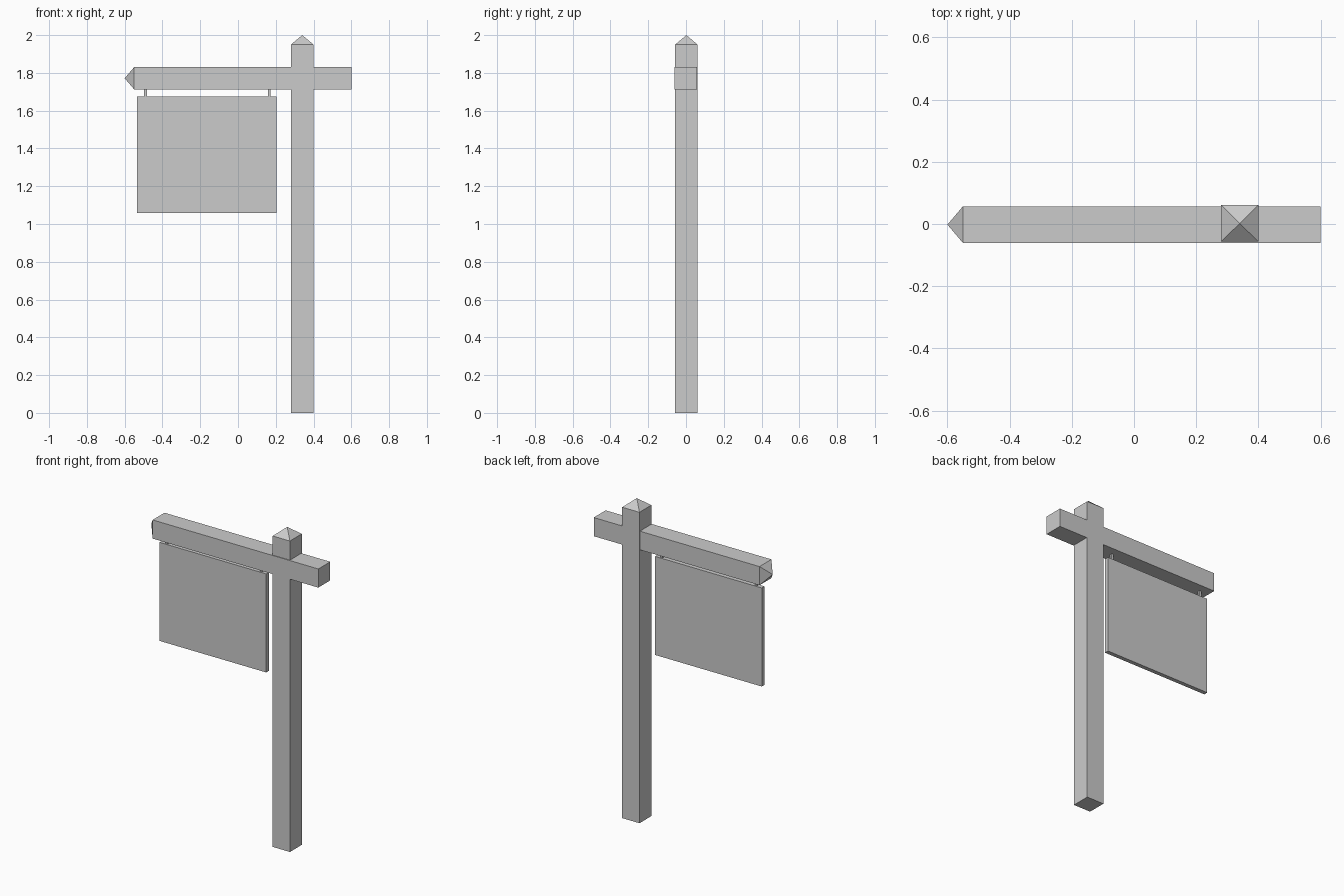
import bpy
import bmesh
from mathutils import Vector

cube = bpy.data.objects.get("Cube")
if cube:
    bpy.data.objects.remove(cube, do_unlink=True)

grey = bpy.data.materials.new("plain grey")
grey.use_nodes = True
colour = (0.6, 0.6, 0.6, 1)
grey.diffuse_color = colour
grey.node_tree.nodes["Principled BSDF"].inputs["Base Color"].default_value = colour


def block(name, low, high, point_dir=None, point_len=0.05):
    """Box between two corners; the end facing point_dir may rise to a point."""
    low, high = Vector(low), Vector(high)
    bm = bmesh.new()
    bmesh.ops.create_cube(bm, size=1)
    bmesh.ops.scale(bm, vec=high - low, verts=bm.verts)
    bmesh.ops.translate(bm, vec=(low + high) / 2, verts=bm.verts)
    bm.normal_update()
    if point_dir:
        direction = Vector(point_dir)
        end = max(bm.faces, key=lambda f: f.normal.dot(direction))
        tip = bmesh.ops.poke(bm, faces=[end])["verts"][0]
        tip.co += direction * point_len
    mesh = bpy.data.meshes.new(name)
    bm.to_mesh(mesh)
    bm.free()
    mesh.materials.append(grey)
    obj = bpy.data.objects.new(name, mesh)
    bpy.context.collection.objects.link(obj)
    return obj


# Upright post with a pyramid cap
block("post", (0.28, -0.057, 0), (0.4, 0.061, 1.95), (0, 0, 1))

# Cross beam with a pointed free end
block("beam", (-0.55, -0.061, 1.713), (0.6, 0.057, 1.83), (-1, 0, 0))

# Hanging board
block("sign_board", (-0.535, -0.013, 1.057), (0.205, 0.013, 1.675))

# Two short hangers between beam and board
for side, x in (("right", -0.49), ("left", 0.165)):
    block(side + "_hanger", (x - 0.007, -0.007, 1.67), (x + 0.007, 0.007, 1.72))
